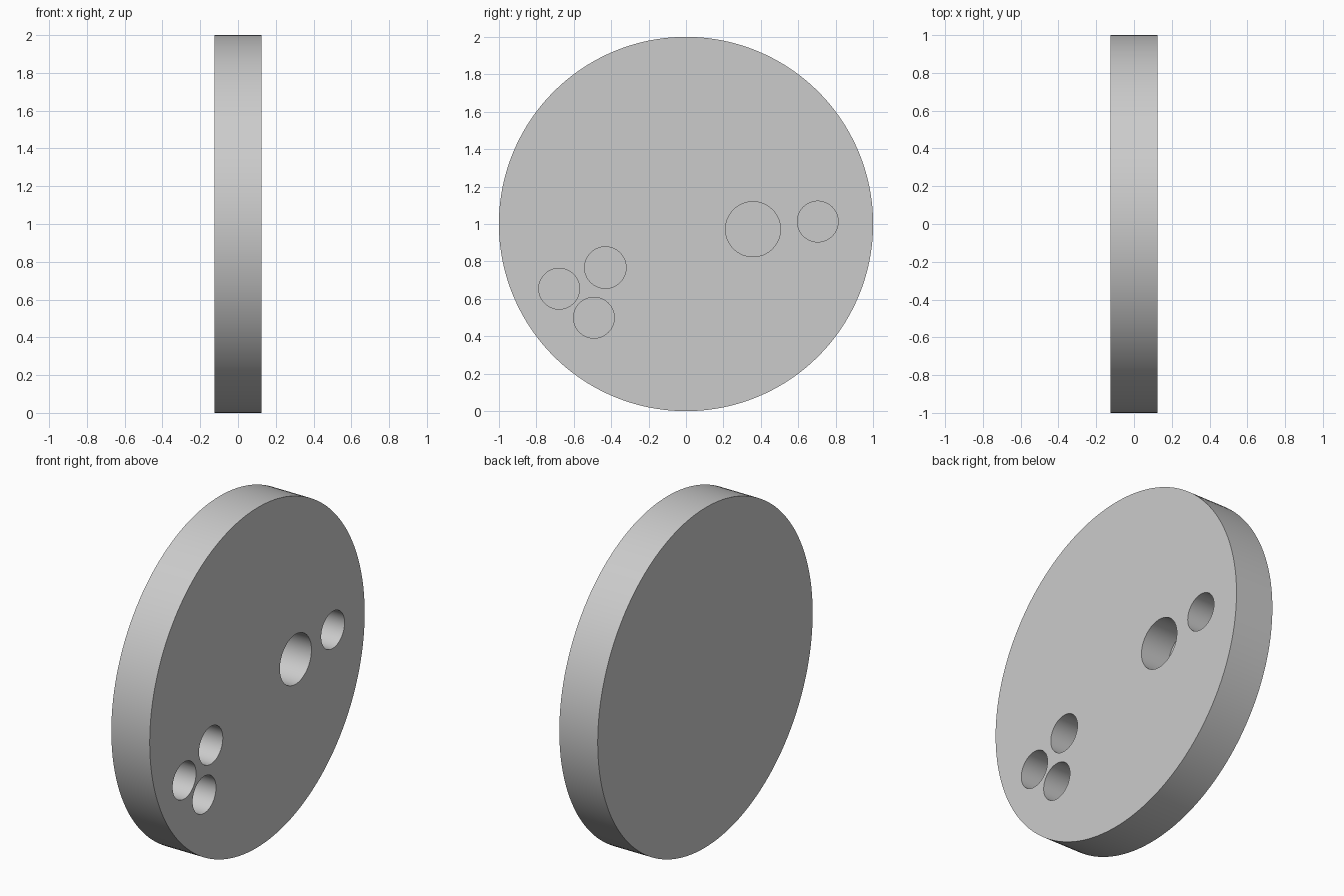
import bpy
import math

if "Cube" in bpy.data.objects:
    bpy.data.objects.remove(bpy.data.objects["Cube"])

THICKNESS = 0.25
HOLE_DEPTH = 0.1875


def x_cylinder(name, radius, x_min, x_max, y, z, sides):
    """Cylinder lying along the x axis."""
    bpy.ops.mesh.primitive_cylinder_add(
        vertices=sides, radius=radius, depth=x_max - x_min,
        location=((x_min + x_max) / 2, y, z), rotation=(0, math.pi / 2, 0))
    obj = bpy.context.object
    obj.name = name
    bpy.ops.object.transform_apply(location=True, rotation=True, scale=True)
    return obj


# Upright round plate
face = THICKNESS / 2
plate = x_cylinder("round_plate", 1.0, -face, face, 0, 1, 160)

# Blind holes in the +x face: y, z, radius
holes = [
    (0.358, 0.972, 0.147),
    (0.704, 1.013, 0.109),
    (-0.431, 0.767, 0.111),
    (-0.678, 0.654, 0.109),
    (-0.492, 0.499, 0.109),
]
for y, z, radius in holes:
    cutter = x_cylinder("hole_cutter", radius, face - HOLE_DEPTH, face + 0.1, y, z, 64)
    cutter.hide_render = True
    bpy.context.view_layer.objects.active = plate
    cut = plate.modifiers.new("hole", 'BOOLEAN')
    cut.operation = 'DIFFERENCE'
    cut.solver = 'EXACT'
    cut.object = cutter
    bpy.ops.object.modifier_apply(modifier=cut.name)
    bpy.data.objects.remove(cutter, do_unlink=True)

# Smooth round walls, sharp rims
bpy.ops.object.select_all(action='DESELECT')
plate.select_set(True)
bpy.context.view_layer.objects.active = plate
bpy.ops.object.shade_smooth_by_angle(angle=math.radians(30))
